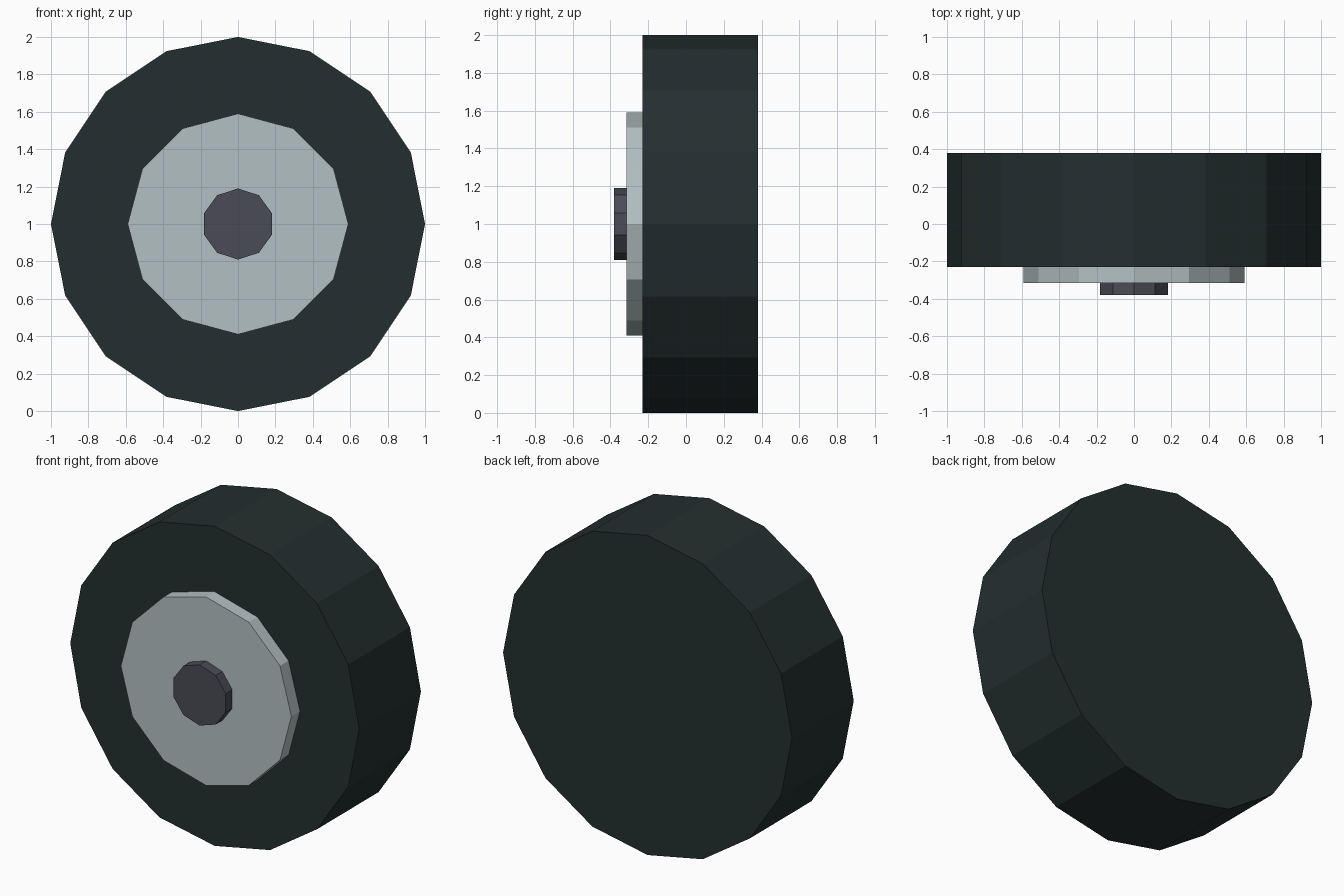
import bpy
import math

cube = bpy.data.objects.get("Cube")
if cube:
    bpy.data.objects.remove(cube, do_unlink=True)


def material(name, rgb):
    mat = bpy.data.materials.new(name)
    mat.use_nodes = True
    color = (*rgb, 1.0)
    mat.diffuse_color = color
    mat.node_tree.nodes["Principled BSDF"].inputs["Base Color"].default_value = color
    return mat


def disc(name, sides, radius, front, back, mat):
    """Flat-sided disc on the wheel axis, with a corner at the top."""
    bpy.ops.mesh.primitive_cylinder_add(
        vertices=sides, radius=radius, depth=back - front,
        location=(0, (front + back) / 2, 1), rotation=(math.pi / 2, 0, 0))
    obj = bpy.context.object
    obj.name = name
    obj.data.materials.append(mat)
    return obj


rubber = material("dark rubber", (0.017, 0.028, 0.028))
metal = material("pale metal", (0.45, 0.53, 0.54))
steel = material("dark steel", (0.068, 0.071, 0.092))

# Tyre, rim plate and hub cap, stacked towards the front
disc("tyre", 16, 1.0, -0.23, 0.38, rubber)
disc("rim", 12, 0.59, -0.315, -0.23, metal)
disc("hub_cap", 10, 0.19, -0.38, -0.315, steel)
